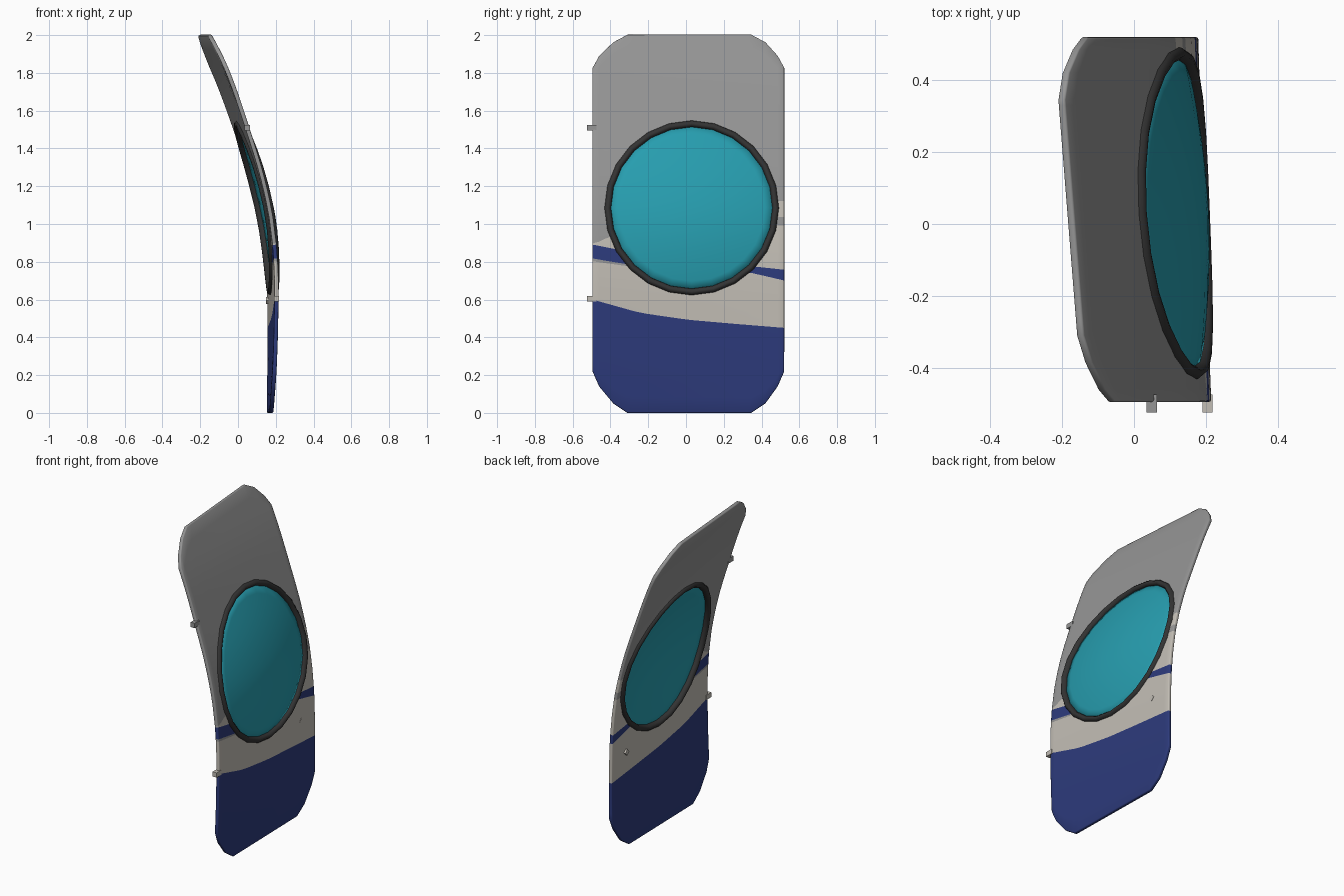
import bpy, bmesh, math
from mathutils import Matrix

if "Cube" in bpy.data.objects:
    bpy.data.objects.remove(bpy.data.objects["Cube"])

def mat(name, r, g, b):
    m = bpy.data.materials.new(name)
    m.diffuse_color = (r, g, b, 1)
    m.use_nodes = True
    m.node_tree.nodes["Principled BSDF"].inputs["Base Color"].default_value = m.diffuse_color
    return m

GREY = mat("grey paint", .30, .30, .30)
BLUE = mat("blue paint", .026, .043, .20)
CREAM = mat("cream paint", .54, .51, .46)
TEAL = mat("teal glass", .02, .34, .43)
RUBBER = mat("dark rubber", .033, .033, .033)

def lerp(pts, t):
    if t <= pts[0][0]:
        return pts[0][1]
    for (a, u), (b, v) in zip(pts, pts[1:]):
        if t <= b:
            return u + (v - u) * (t - a) / (b - a)
    return pts[-1][1]

# Door surface: x at every 0.25 of height, smoothly interpolated, skewed along y
PROFILE = [.17, .181, .185, .181, .156, .1, .02, -.068, -.175]

def surf(y, z):
    t = min(max(z / .25, 0), 7.9999)
    i = int(t)
    f = z / .25 - i
    p1, p2 = PROFILE[i], PROFILE[i + 1]
    p0 = PROFILE[i - 1] if i > 0 else 2 * p1 - p2
    p3 = PROFILE[i + 2] if i < 7 else 2 * p2 - p1
    x = p1 + .5 * f * (p2 - p0 + f * (2*p0 - 5*p1 + 4*p2 - p3 + f * (3*(p1 - p2) + p3 - p0)))
    return x - (.02 + .03 * z) * y

def make(name, bm, mats, smooth=40):
    me = bpy.data.meshes.new(name)
    bm.to_mesh(me)
    bm.free()
    for m in mats:
        me.materials.append(m)
    ob = bpy.data.objects.new(name, me)
    bpy.context.collection.objects.link(ob)
    if smooth:
        bpy.ops.object.select_all(action='DESELECT')
        ob.select_set(True)
        bpy.context.view_layer.objects.active = ob
        bpy.ops.object.shade_smooth_by_angle(angle=math.radians(smooth))
    return ob

CY, CZ = .03, 1.085   # window centre

# Door panel: columns across, rows following the paint boundaries
LOW = [(-.495, .22), (-.46, .14), (-.385, .05), (-.31, 0), (.345, 0), (.42, .05), (.485, .14), (.52, .22)]
HIGH = [(y, 2 - z * .8) for y, z in LOW]
BOUNDS = [
    LOW,
    [(-.495, .6), (-.245, .53), (.01, .493), (.25, .472), (.52, .45)],
    [(-.495, .802), (-.3, .775), (.35, .73), (.52, .69)],
    [(-.495, .817), (-.32, .787), (.35, .74), (.52, .70)],
    [(-.495, .89), (-.32, .855), (.35, .775), (.52, .757)],
    [(-.495, .896), (-.46, .905), (-.4, .935), (.4, .99), (.52, .99)],
    [(0, 1.035)],
    [(0, 1.12)],
    HIGH,
]
STEPS = [6, 4, 1, 1, 2, 1, 1, 12]
LEFT = [1, 2, 0, 1, 2, 0, 0, 0]     # colour per band, y < 0
RIGHT = [1, 2, 2, 1, 2, 0, 2, 0]    # colour per band, y > 0
ys = sorted({p[0] for p in LOW} | {round(-.27 + .06 * i, 3) for i in range(11)} | {-.43})
bm = bmesh.new()
cols = []
for y in ys:
    zs = [lerp(BOUNDS[0], y)]
    for lo, hi, n in zip(BOUNDS, BOUNDS[1:], STEPS):
        a, b = lerp(lo, y), lerp(hi, y)
        zs += [a + (b - a) * (k + 1) / n for k in range(n)]
    cols.append([bm.verts.new((surf(y, z), y, z)) for z in zs])
bands = [i for i, n in enumerate(STEPS) for k in range(n)]
for ca, cb, y in zip(cols, cols[1:], ys):
    for j, band in enumerate(bands):
        f = bm.faces.new((ca[j], cb[j], cb[j + 1], ca[j + 1]))
        f.material_index = (LEFT if y < 0 else RIGHT)[band]
panel = make("door_panel", bm, [GREY, BLUE, CREAM])
s = panel.modifiers.new("thickness", 'SOLIDIFY')
s.thickness, s.offset = .022, 0
b = panel.modifiers.new("edge", 'BEVEL')
b.width, b.segments, b.limit_method, b.angle_limit = .006, 2, 'ANGLE', math.radians(60)

# Window opening
bm = bmesh.new()
bmesh.ops.create_cone(bm, cap_ends=True, segments=24, radius1=.442, radius2=.442, depth=1.5,
                      matrix=Matrix.Translation((0, CY, CZ)) @ Matrix.Rotation(math.pi / 2, 4, 'Y'))
cutter = make("window_cutter", bm, [GREY], 0)
cutter.hide_render = True
cutter.hide_set(True)
c = panel.modifiers.new("opening", 'BOOLEAN')
c.object, c.operation, c.solver = cutter, 'DIFFERENCE', 'EXACT'
dg = bpy.context.evaluated_depsgraph_get()
baked = bpy.data.meshes.new_from_object(panel.evaluated_get(dg))
panel.modifiers.clear()
panel.data = baked
bpy.data.objects.remove(cutter)

# Rubber ring that follows the door curve
N, M = 24, 10
bm = bmesh.new()
loops = []
for i in range(N):
    a = 2 * math.pi * i / N
    y0, z0 = CY + .445 * math.cos(a), CZ + .445 * math.sin(a)
    loop = []
    for j in range(M):
        t = 2 * math.pi * j / M
        r = .445 + .019 * math.cos(t)
        loop.append(bm.verts.new((surf(y0, z0) + .029 * math.sin(t),
                                  CY + r * math.cos(a), CZ + r * math.sin(a))))
    loops.append(loop)
for i in range(N):
    p, q = loops[i], loops[(i + 1) % N]
    for j in range(M):
        bm.faces.new((p[j], p[(j + 1) % M], q[(j + 1) % M], q[j]))
bmesh.ops.recalc_face_normals(bm, faces=bm.faces)
make("window_seal", bm, [RUBBER], 50)

# Bulged glass
bm = bmesh.new()
centre = bm.verts.new((surf(CY, CZ) + .045, CY, CZ))
prev = None
for k in range(1, 9):
    r = k / 8
    ring = []
    for i in range(N):
        a = 2 * math.pi * i / N
        y, z = CY + .442 * r * math.cos(a), CZ + .442 * r * math.sin(a)
        ring.append(bm.verts.new((surf(y, z) + .045 * (1 - r * r), y, z)))
    for i in range(N):
        n = (i + 1) % N
        if prev:
            bm.faces.new((prev[i], ring[i], ring[n], prev[n]))
        else:
            bm.faces.new((centre, ring[i], ring[n]))
    prev = ring
glass = make("window_glass", bm, [TEAL])
s = glass.modifiers.new("thickness", 'SOLIDIFY')
s.thickness, s.offset = .006, 0

# Hinge tabs and the small latch stud
def block(name, loc, size, m, turn=0):
    bm = bmesh.new()
    bmesh.ops.create_cube(bm, size=1, matrix=Matrix.Translation(loc)
                          @ Matrix.Rotation(turn, 4, 'X') @ Matrix.Diagonal((*size, 1)))
    make(name, bm, [m], 0)

for name, z, m in (("upper_hinge", 1.51, GREY), ("lower_hinge", .605, CREAM)):
    block(name, (surf(-.5, z), -.5, z), (.028, .05, .03), m)
block("latch_stud", (surf(.375, .595) - .005, .375, .595), (.036, .028, .028), CREAM, math.pi / 4)
